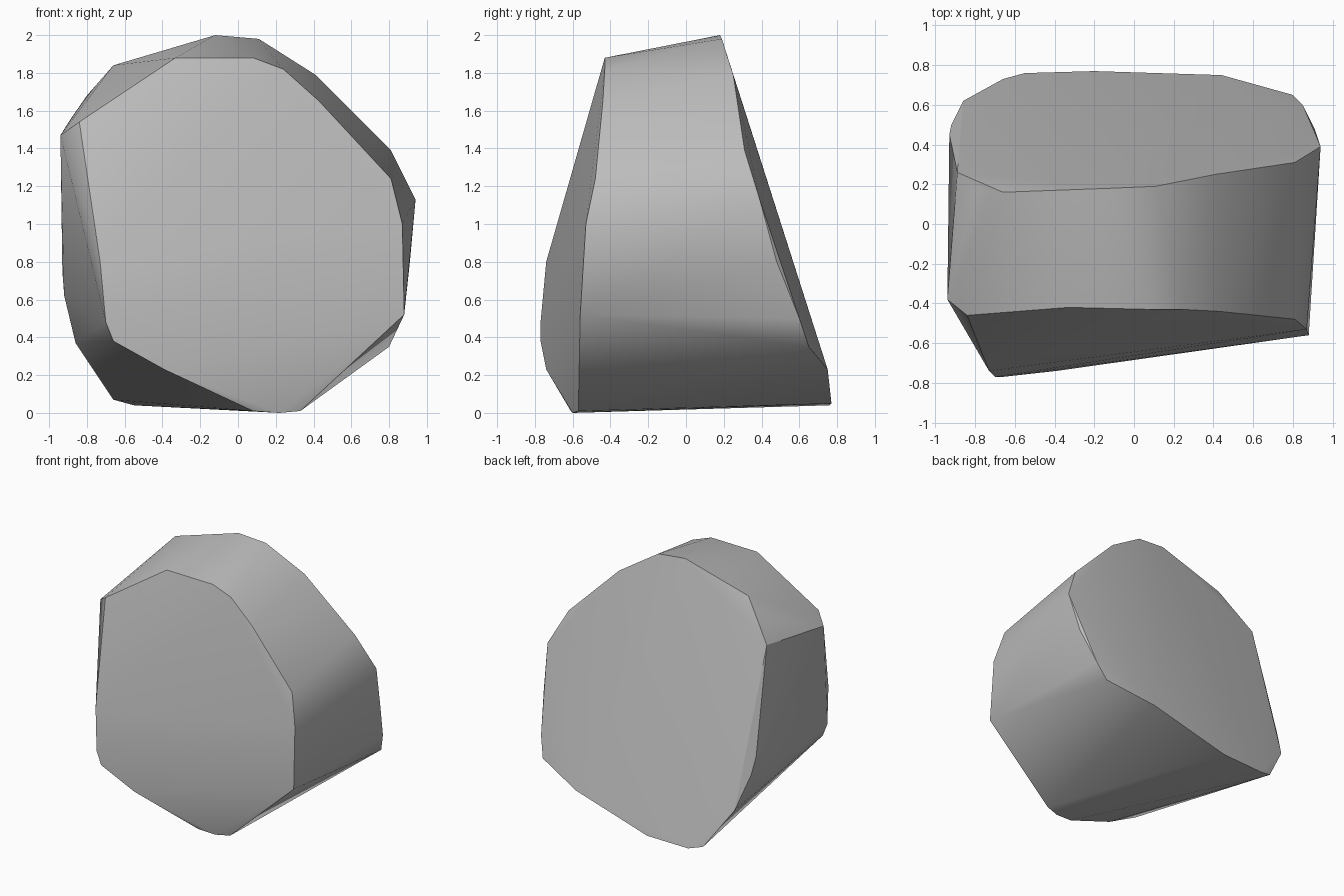
import bpy
import bmesh
from mathutils import Vector
from math import radians

default_cube = bpy.data.objects.get("Cube")
if default_cube:
    bpy.data.objects.remove(default_cube, do_unlink=True)


def make_material(name, colour):
    material = bpy.data.materials.new(name)
    material.use_nodes = True
    material.diffuse_color = colour
    material.node_tree.nodes["Principled BSDF"].inputs["Base Color"].default_value = colour
    return material


def make_hull(name, outlines, material, smooth_angle):
    """Wrap a convex skin around several corner outlines given in hundredths."""
    bm = bmesh.new()
    for outline in outlines:
        for corner in outline:
            bm.verts.new(Vector(corner) / 100)
    hull = bmesh.ops.convex_hull(bm, input=bm.verts[:])
    unused = {g for g in hull["geom_interior"] + hull["geom_unused"]
              if isinstance(g, bmesh.types.BMVert)}
    bmesh.ops.delete(bm, geom=list(unused), context="VERTS")
    bmesh.ops.recalc_face_normals(bm, faces=bm.faces[:])

    mesh = bpy.data.meshes.new(name)
    bm.to_mesh(mesh)
    bm.free()
    mesh.materials.append(material)
    rock = bpy.data.objects.new(name, mesh)
    bpy.context.collection.objects.link(rock)

    # Smooth the gentle facets, keep the chipped rims sharp
    bpy.ops.object.select_all(action="DESELECT")
    rock.select_set(True)
    bpy.context.view_layer.objects.active = rock
    bpy.ops.object.shade_smooth_by_angle(angle=radians(smooth_angle))
    return rock


# Rim of the front facet, clockwise from the top
front_rim = [
    (-33, -42, 188), (8, -43, 188), (24, -43, 182), (43, -44, 165),
    (81, -48, 124), (87, -53, 100), (88, -56, 52), (33, -57, 1),
    (22, -60, 0), (8, -61, 1), (-39, -74, 23), (-66, -77, 38),
    (-70, -77, 48), (-73, -74, 80), (-84, -46, 154), (-94, -38, 147),
]

# Rim of the back facet, clockwise from the top
back_rim = [
    (-12, 18, 200), (11, 19, 198), (41, 25, 179), (81, 31, 139),
    (94, 39, 113), (91, 48, 80), (85, 60, 50), (80, 65, 35),
    (44, 75, 23), (-20, 77, 5), (-55, 76, 4), (-66, 73, 7),
    (-86, 62, 37), (-92, 50, 62), (-93, 45, 75), (-89, 26, 155),
    (-80, 18, 168), (-66, 16, 184),
]

# Boulder
stone_grey = make_material("stone grey", (0.5, 0.5, 0.5, 1))
make_hull("boulder", [front_rim, back_rim], stone_grey, 30)
